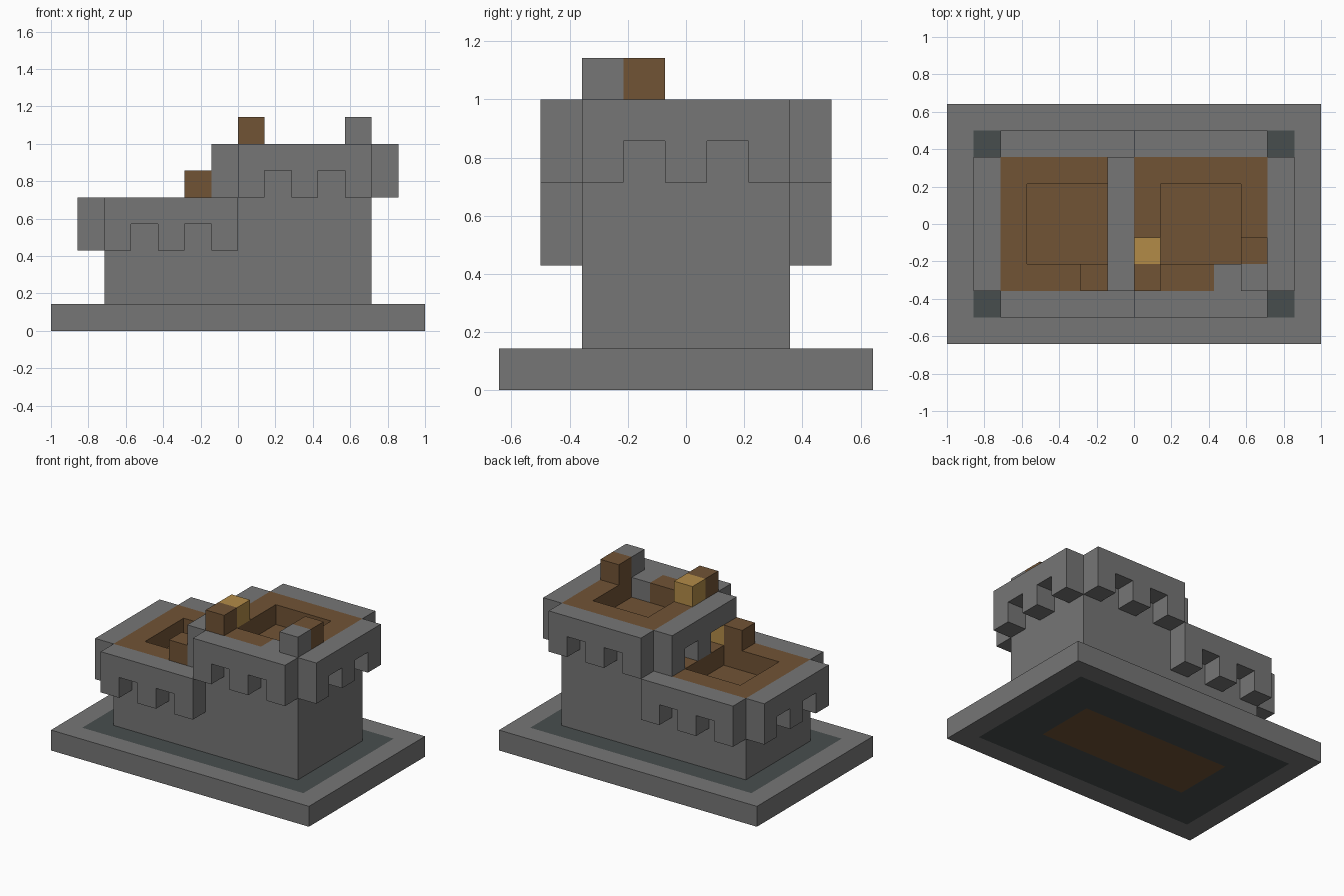
import bpy
import bmesh
from mathutils import Vector

if "Cube" in bpy.data.objects:
    bpy.data.objects.remove(bpy.data.objects["Cube"], do_unlink=True)

U = 1 / 7  # one building block


def material(name, color):
    mat = bpy.data.materials.new(name)
    mat.use_nodes = True
    mat.diffuse_color = (*color, 1)
    mat.node_tree.nodes["Principled BSDF"].inputs["Base Color"].default_value = (*color, 1)
    return mat


STONE = material("stone grey", (0.18, 0.18, 0.18))
WOOD = material("wood brown", (0.165, 0.087, 0.036))
GOLD = material("pale timber", (0.45, 0.26, 0.064))
SLATE = material("dark slate", (0.064, 0.076, 0.076))


def finish(name, bm, *mats):
    bmesh.ops.scale(bm, vec=(U, U, U), verts=bm.verts)
    mesh = bpy.data.meshes.new(name)
    bm.to_mesh(mesh)
    bm.free()
    for mat in mats:
        mesh.materials.append(mat)
    obj = bpy.data.objects.new(name, mesh)
    bpy.context.collection.objects.link(obj)
    return obj


def add_box(bm, low, high):
    low, high = Vector(low), Vector(high)
    verts = bmesh.ops.create_cube(bm, size=1)["verts"]
    bmesh.ops.scale(bm, vec=high - low, verts=verts)
    bmesh.ops.translate(bm, vec=(low + high) / 2, verts=verts)


def box(name, low, high, mat):
    bm = bmesh.new()
    add_box(bm, low, high)
    return finish(name, bm, mat)


def cut(bm, axis, value):
    point, normal = Vector(), Vector()
    point[axis] = value
    normal[axis] = 1
    bmesh.ops.bisect_plane(bm, geom=bm.verts[:] + bm.edges[:] + bm.faces[:],
                           plane_co=point, plane_no=normal)


# Base slab with coloured panels on the top and underside
bm = bmesh.new()
add_box(bm, (-7, -4.5, 0), (7, 4.5, 1))
for x, y in ((6, 3.5), (4, 1.5)):
    for side in (-1, 1):
        cut(bm, 0, side * x)
        cut(bm, 1, side * y)
for face in bm.faces:
    c = face.calc_center_median()
    if abs(face.normal.z) > 0.5 and abs(c.x) < 6 and abs(c.y) < 3.5:
        inner = abs(c.x) < 4 and abs(c.y) < 1.5
        face.material_index = 2 if inner else 1
finish("base", bm, STONE, SLATE, WOOD)

# Main walls with a recessed doorway
bm = bmesh.new()
add_box(bm, (-5, -2.5, 1), (5, 2.5, 4))
for axis, value in ((0, 2), (0, 3), (2, 3)):
    cut(bm, axis, value)
door = [f for f in bm.faces if f.normal.y < -0.5
        and 2 < f.calc_center_median().x < 3 and f.calc_center_median().z < 3]
new = bmesh.ops.extrude_face_region(bm, geom=door)["geom"]
bmesh.ops.translate(bm, vec=(0, 1, 0),
                    verts=[g for g in new if isinstance(g, bmesh.types.BMVert)])
for g in new:
    if isinstance(g, bmesh.types.BMFace):
        g.material_index = 1
bmesh.ops.delete(bm, geom=[f for f in bm.faces if f.calc_center_median().z < 1.01],
                 context="FACES")
finish("main_walls", bm, STONE, WOOD)
box("tower_walls", (0, -2.5, 4), (5, 2.5, 6), STONE)


# Sunken roofs: wooden walkway around a floor one block lower
def walkway(name, left, z, front_spans):
    bm = bmesh.new()
    add_box(bm, (left, 1.5, z), (left + 5, 2.5, z + 1))
    for x in (left, left + 4):
        add_box(bm, (x, -1.5, z), (x + 1, 1.5, z + 1))
    for a, b in front_spans:
        add_box(bm, (a, -2.5, z), (b, -1.5, z + 1))
    finish(name + "_walkway", bm, WOOD)
    box(name + "_floor", (left + 1, -1.5, z - 0.02), (left + 4, 1.5, z + 0.03), WOOD)


walkway("low_roof", -5, 4, [(-5, 0)])
walkway("tower_roof", 0, 6, [(0, 3), (4, 5)])
box("stone_walkway_block", (3, -2.5, 6), (4, -1.5, 7), STONE)


# Overhanging parapets with notches along the lower edge
def parapet(name, origin, along, out):
    origin, along, out = Vector(origin), Vector(along), Vector(out)
    profile = [(i + e, i % 2) for i in range(5) for e in (0, 1)] + [(5, 2), (0, 2)]
    bm = bmesh.new()
    face = bm.faces.new([bm.verts.new(origin + along * s + Vector((0, 0, h)))
                         for s, h in profile])
    new = bmesh.ops.extrude_face_region(bm, geom=[face], use_keep_orig=True)["geom"]
    bmesh.ops.translate(bm, vec=out,
                        verts=[g for g in new if isinstance(g, bmesh.types.BMVert)])
    bmesh.ops.recalc_face_normals(bm, faces=bm.faces)
    if name == "tower_parapet_inner":
        for f in bm.faces:
            if f.normal.y > 0.5 and abs(f.calc_center_median().y + 1.5) < 0.01:
                f.material_index = 1
    finish(name, bm, STONE, GOLD)


X, Y = (1, 0, 0), (0, 1, 0)
for label, left, z in (("low", -5, 3), ("tower", 0, 5)):
    parapet(label + "_parapet_front", (left, -2.5, z), X, (0, -1, 0))
    parapet(label + "_parapet_back", (left, 2.5, z), X, (0, 1, 0))
parapet("low_parapet_end", (-5, -2.5, 3), Y, (-1, 0, 0))
parapet("tower_parapet_end", (5, -2.5, 5), Y, (1, 0, 0))
parapet("tower_parapet_inner", (0, -2.5, 5), Y, (-1, 0, 0))

# Single blocks standing on the walkways
for name, corner, mat in (
        ("low_step_block", (-2, -2.5, 5), WOOD),
        ("tower_wood_block", (0, -2.5, 7), WOOD),
        ("tower_pale_block", (0, -1.5, 7), GOLD),
        ("corner_stone_block", (4, -2.5, 7), STONE),
        ("corner_wood_block", (4, -1.5, 7), WOOD)):
    box(name, corner, Vector(corner) + Vector((1, 1, 1)), mat)
